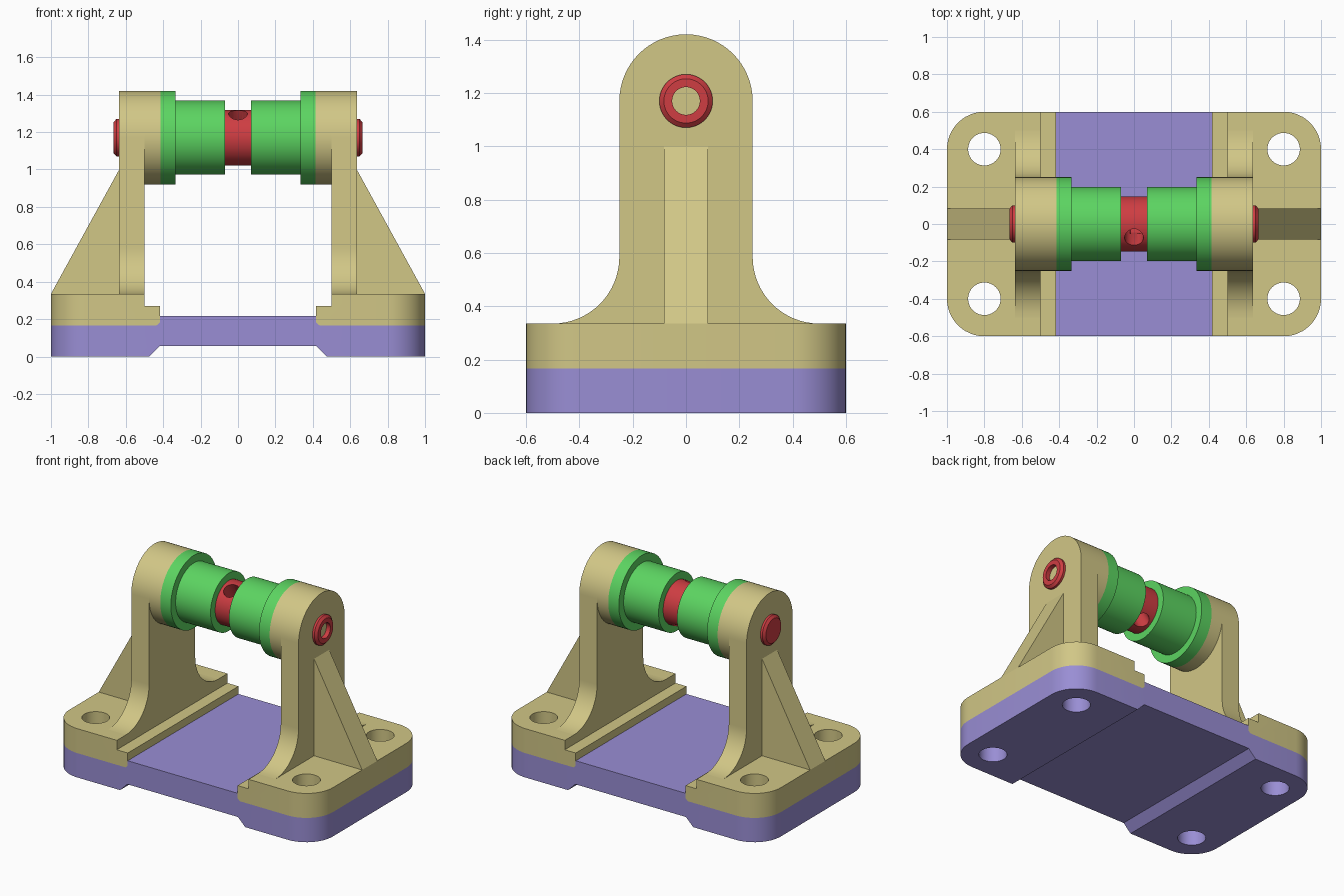
import bpy, bmesh, math
from mathutils import Vector, Matrix

if "Cube" in bpy.data.objects:
    bpy.data.objects.remove(bpy.data.objects["Cube"])

AXIS_Z = 1.17   # height of the pin axis


def material(name, rgb):
    m = bpy.data.materials.new(name)
    m.use_nodes = True
    m.diffuse_color = (*rgb, 1)
    m.node_tree.nodes["Principled BSDF"].inputs["Base Color"].default_value = (*rgb, 1)
    return m


TAN = material("tan", (0.64, 0.57, 0.24))
PURPLE = material("purple", (0.32, 0.27, 0.66))
GREEN = material("green", (0.107, 0.66, 0.12))
RED = material("red", (0.62, 0.047, 0.055))


def finish(name, bm, mat):
    bmesh.ops.remove_doubles(bm, verts=bm.verts, dist=1e-5)
    bmesh.ops.recalc_face_normals(bm, faces=bm.faces)
    me = bpy.data.meshes.new(name)
    bm.to_mesh(me)
    bm.free()
    me.materials.append(mat)
    ob = bpy.data.objects.new(name, me)
    bpy.context.collection.objects.link(ob)
    return ob


def prism(name, pts, start, end, place, mat, round_ends=False):
    """Extrude a closed profile; place(u, v, depth) gives the 3D point."""
    bm = bmesh.new()
    rings = [[bm.verts.new(place(u, v, d)) for u, v in pts] for d in (start, end)]
    for r in rings:
        bm.faces.new(r)
    for i in range(len(pts)):
        j = (i + 1) % len(pts)
        bm.faces.new((rings[0][i], rings[0][j], rings[1][j], rings[1][i]))
    bmesh.ops.recalc_face_normals(bm, faces=bm.faces)
    if round_ends:
        corners = [e for e in bm.edges if all(abs(v.co.x) > 0.99 for v in e.verts)
                   and abs(e.verts[0].co.z - e.verts[1].co.z) > 0.1]
        bmesh.ops.bevel(bm, geom=corners, offset=0.2, segments=12, profile=0.5, affect='EDGES')
    return finish(name, bm, mat)


def lathe(name, pts, mat, steps=64):
    """Revolve a closed (x, radius) profile about the pin axis."""
    bm = bmesh.new()
    vs = [bm.verts.new((x, 0, AXIS_Z + r)) for x, r in pts]
    edges = [bm.edges.new((vs[i], vs[(i + 1) % len(vs)])) for i in range(len(vs))
             if pts[i][1] or pts[(i + 1) % len(pts)][1]]
    bmesh.ops.spin(bm, geom=vs + edges, cent=(0, 0, AXIS_Z), axis=(1, 0, 0),
                   angle=math.tau, steps=steps)
    return finish(name, bm, mat)


def drill(ob, centre, radius, length, tilt=0):
    """Cut a round hole through an object."""
    bm = bmesh.new()
    mat = Matrix.Translation(Vector(centre)) @ Matrix.Rotation(tilt, 4, 'X')
    bmesh.ops.create_cone(bm, cap_ends=True, segments=40, radius1=radius,
                          radius2=radius, depth=length, matrix=mat)
    cutter = finish("cutter", bm, ob.data.materials[0])
    cutter.hide_render = True
    mod = ob.modifiers.new("hole", 'BOOLEAN')
    mod.operation, mod.solver, mod.object = 'DIFFERENCE', 'EXACT', cutter
    bpy.context.view_layer.update()
    cut = ob.evaluated_get(bpy.context.evaluated_depsgraph_get())
    me = bpy.data.meshes.new_from_object(cut)
    ob.modifiers.clear()
    ob.data = me
    bpy.data.objects.remove(cutter)


def arc(cu, cv, r, a0, a1, n):
    angles = [math.radians(a0 + (a1 - a0) * i / n) for i in range(n + 1)]
    return [(cu + r * math.cos(a), cv + r * math.sin(a)) for a in angles]


# Base plate with raised middle and a channel underneath
half = [(0.42, 0.055), (0.475, 0), (1, 0), (1, 0.167), (0.435, 0.167), (0.417, 0.182), (0.417, 0.217)]
base = prism("base_plate", half + [(-x, z) for x, z in reversed(half)], -0.6, 0.6,
             lambda u, v, d: (u, d, v), PURPLE, True)
for x in (-0.8, 0.8):
    for y in (-0.4, 0.4):
        drill(base, (x, y, 0.1), 0.087, 1)

for side, s in (("left", 1), ("right", -1)):
    def along_y(u, v, d):
        return (s * u, d, v)

    def along_x(u, v, d):
        return (s * d, u, v)

    # Bracket foot with a low inner lip
    foot = prism(side + "_bracket_foot",
                 [(1, 0.167), (1, 0.335), (0.5, 0.335), (0.5, 0.27), (0.417, 0.27),
                  (0.417, 0.182), (0.435, 0.167)], -0.6, 0.6, along_y, TAN, True)
    for y in (-0.4, 0.4):
        drill(foot, (s * 0.8, y, 0.25), 0.087, 1)

    # Upright with rounded top and flared bottom
    outline = (arc(0.5, 0.585, 0.25, 270, 180, 16) + arc(0, AXIS_Z, 0.25, 0, 180, 32)
               + arc(-0.5, 0.585, 0.25, 0, -90, 16))
    prism(side + "_upright", outline, 0.5, 0.635, along_x, TAN)

    # Triangular outer rib
    prism(side + "_rib", [(0.63, 0.335), (1, 0.335), (0.635, 1.0), (0.63, 1.0)],
          -0.082, 0.082, along_y, TAN)

    # Round boss on the inner face, then the flanged bush
    lathe(side + "_boss", [(s * x, r) for x, r in
                           ((0.415, 0.1), (0.415, 0.25), (0.5, 0.25), (0.5, 0.1))], TAN)
    lathe(side + "_bush", [(s * x, r) for x, r in
                           ((0.07, 0.147), (0.07, 0.198), (0.335, 0.198), (0.335, 0.25),
                            (0.415, 0.25), (0.415, 0.147))], GREEN)

# Pin with chamfered ends, axial bore from the left end and a tilted cross hole
pin = lathe("pin", [(-0.665, 0), (-0.665, 0.083), (-0.65, 0.1), (-0.42, 0.1), (-0.42, 0.148),
                    (0.42, 0.148), (0.42, 0.1), (0.65, 0.1), (0.665, 0.083),
                    (0.665, 0.052), (-0.02, 0.052), (-0.05, 0)], RED)
drill(pin, (0, 0, AXIS_Z), 0.05, 0.5, math.radians(30))

# Smooth curved surfaces, keep edges sharp
for ob in bpy.context.scene.objects:
    ob.select_set(ob.type == 'MESH')
bpy.context.view_layer.objects.active = pin
bpy.ops.object.shade_smooth_by_angle(angle=math.radians(30))
